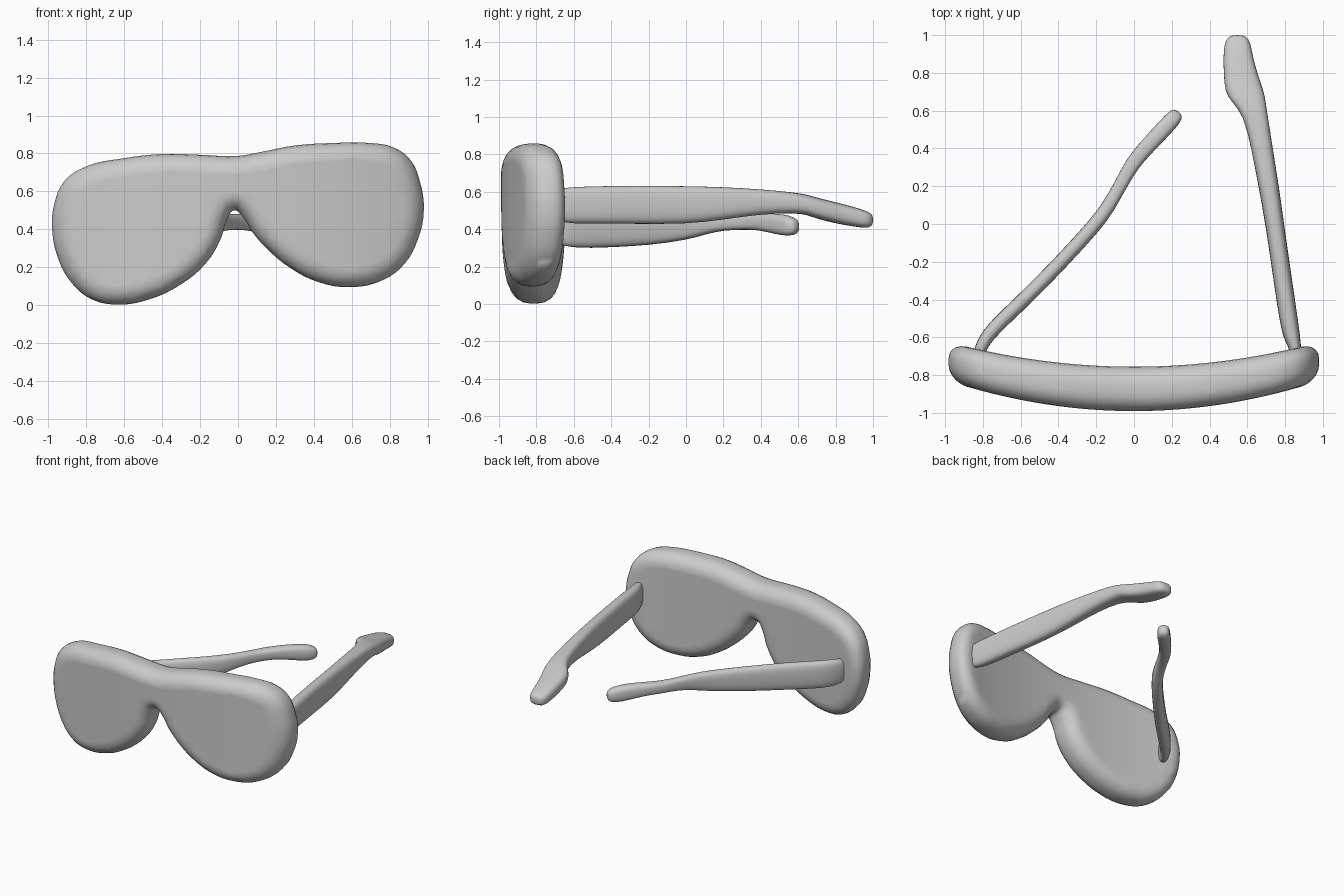
import bpy, bmesh, math
from mathutils import Vector

if "Cube" in bpy.data.objects:
    bpy.data.objects.remove(bpy.data.objects["Cube"])


def smooth(obj):
    for p in obj.data.polygons:
        p.use_smooth = True


# Front: closed outline (x, z) swept into a rounded slab, then bowed
OUTLINE = [(0, .787), (-.2, .793), (-.4, .797), (-.6, .775), (-.8, .732), (-.915, .655),
           (-.97, .53), (-.98, .40), (-.95, .25), (-.88, .12), (-.77, .03), (-.63, .003),
           (-.47, .03), (-.3, .11), (-.17, .22), (-.095, .34), (-.055, .455), (-.02, .50),
           (.025, .465), (.08, .38), (.15, .30), (.27, .20), (.42, .123), (.6, .095),
           (.77, .135), (.88, .22), (.95, .35), (.98, .50), (.96, .65), (.91, .765),
           (.82, .832), (.7, .855), (.5, .855), (.3, .842), (.13, .81)]


def make_front():
    cu = bpy.data.curves.new("front_outline", 'CURVE')
    cu.dimensions = '2D'
    cu.fill_mode = 'BOTH'
    sp = cu.splines.new('BEZIER')
    sp.bezier_points.add(len(OUTLINE) - 1)
    for bp, (x, z) in zip(sp.bezier_points, OUTLINE):
        bp.co = (x, z, 0)
        bp.handle_left_type = bp.handle_right_type = 'AUTO'
    sp.use_cyclic_u = True
    sp.resolution_u = 4
    cu.bevel_depth = .095
    cu.bevel_resolution = 4
    cu.offset = -.095
    cu.extrude = .02
    tmp = bpy.data.objects.new("front_outline", cu)
    bpy.context.collection.objects.link(tmp)
    dg = bpy.context.evaluated_depsgraph_get()
    me = bpy.data.meshes.new_from_object(tmp.evaluated_get(dg))
    bpy.data.objects.remove(tmp)

    bm = bmesh.new()
    bm.from_mesh(me)
    bmesh.ops.remove_doubles(bm, verts=bm.verts, dist=.0005)
    # slice the flat faces so they can follow the bow
    for i in range(-11, 12):
        bmesh.ops.bisect_plane(bm, geom=bm.verts[:] + bm.edges[:] + bm.faces[:],
                               plane_co=(i * .08, 0, 0), plane_no=(1, 0, 0))
    for v in bm.verts:
        x, z, d = v.co
        v.co = (x, -.873 + .15 * x * x + d * (1.02 - .13 * x * x), z)
    bmesh.ops.recalc_face_normals(bm, faces=bm.faces)
    bm.to_mesh(me)
    bm.free()
    me.name = "lens_front"
    obj = bpy.data.objects.new("lens_front", me)
    bpy.context.collection.objects.link(obj)
    smooth(obj)


# Arm: rounded-rectangle sections (x, y, width, z bottom, z top) lofted
def make_arm(name, sections, side, n=16):
    side = Vector(side).normalized()
    bm = bmesh.new()
    rings = []
    for x, y, w, z0, z1 in sections:
        ring = []
        for i in range(n):
            a = 2 * math.pi * (i + .5) / n
            c, s = math.cos(a), math.sin(a)
            u = math.copysign(abs(c) ** .7, c) * w / 2
            h = math.copysign(abs(s) ** .7, s) * (z1 - z0) / 2
            ring.append(bm.verts.new(Vector((x, y, (z0 + z1) / 2 + h)) + side * u))
        rings.append(ring)
    for a, b in zip(rings, rings[1:]):
        for i in range(n):
            j = (i + 1) % n
            bm.faces.new((a[i], a[j], b[j], b[i]))
    bm.faces.new(rings[0])
    bm.faces.new(rings[-1])
    bmesh.ops.recalc_face_normals(bm, faces=bm.faces)
    me = bpy.data.meshes.new(name)
    bm.to_mesh(me)
    bm.free()
    obj = bpy.data.objects.new(name, me)
    bpy.context.collection.objects.link(obj)
    smooth(obj)
    sub = obj.modifiers.new("smooth", 'SUBSURF')
    sub.levels = sub.render_levels = 1


make_front()

make_arm("right_arm", [
    (.86, -.74, .07, .45, .61), (.855, -.66, .06, .44, .62), (.84, -.62, .085, .43, .625),
    (.825, -.55, .10, .428, .63), (.785, -.28, .10, .428, .635), (.745, 0, .10, .425, .632),
    (.713, .2, .11, .45, .627), (.678, .4, .115, .48, .615), (.643, .58, .13, .487, .598),
    (.605, .65, .185, .475, .585), (.585, .70, .21, .455, .57), (.563, .80, .18, .43, .545),
    (.55, .90, .155, .413, .52), (.548, .96, .14, .405, .50), (.548, .99, .10, .413, .485),
    (.548, 1.0, .05, .43, .47)], (1, 0, 0))

make_arm("left_arm", [
    (-.83, -.72, .08, .33, .48), (-.81, -.65, .065, .31, .495), (-.775, -.59, .075, .30, .50),
    (-.70, -.51, .08, .298, .502), (-.56, -.38, .08, .303, .502), (-.385, -.2, .078, .313, .498),
    (-.20, 0, .078, .34, .492), (-.13, .1, .075, .372, .487), (-.075, .2, .072, .395, .482),
    (-.01, .32, .08, .397, .48), (.06, .40, .085, .395, .485), (.14, .485, .09, .372, .485),
    (.20, .55, .09, .362, .475), (.228, .583, .075, .372, .455), (.238, .594, .035, .395, .435)],
    (.76, -.65, 0))
